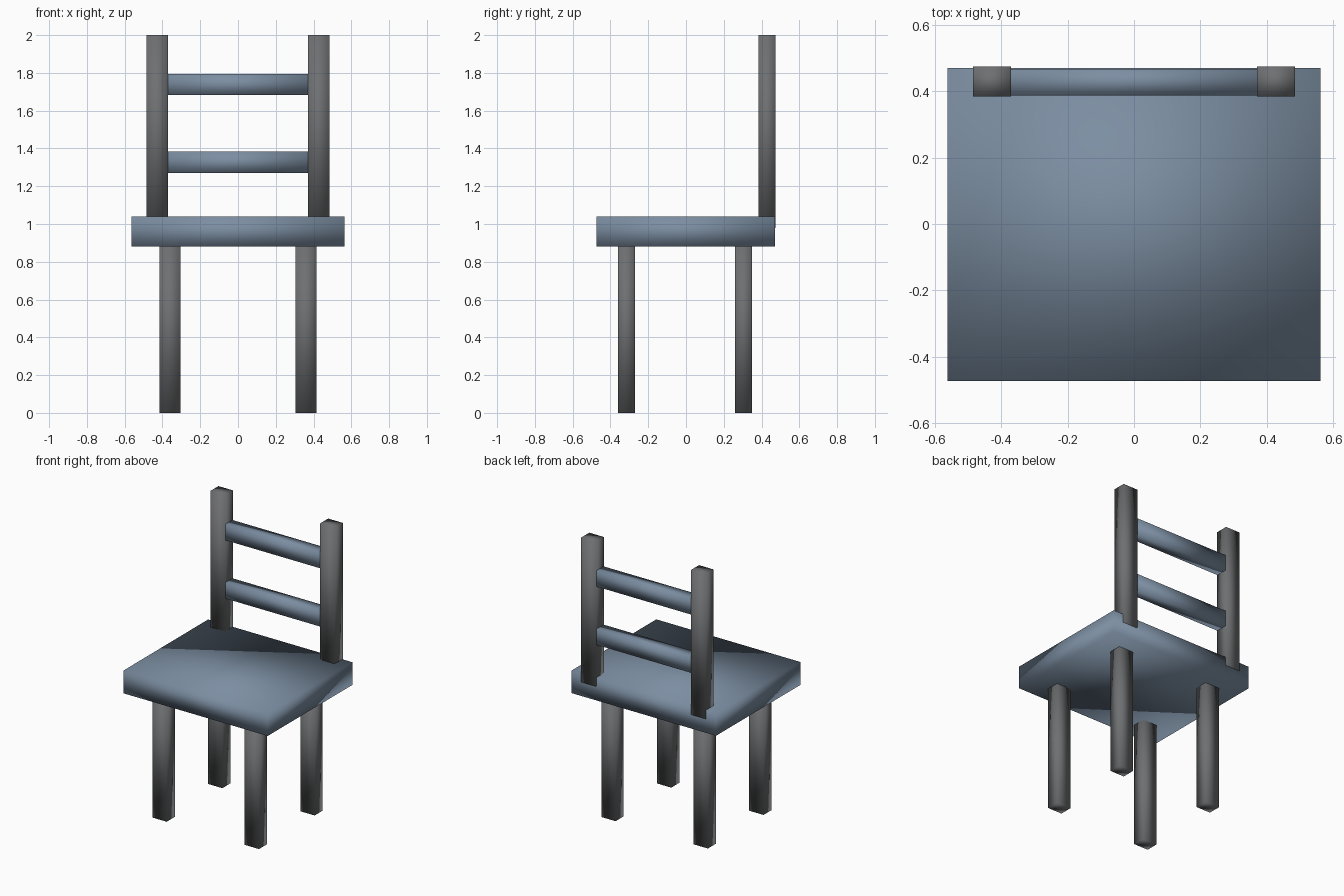
import bpy
import bmesh
from mathutils import Matrix, Vector

cube = bpy.data.objects.get("Cube")
if cube:
    bpy.data.objects.remove(cube, do_unlink=True)


def make_material(name, rgb):
    mat = bpy.data.materials.new(name)
    mat.use_nodes = True
    color = (*rgb, 1.0)
    mat.diffuse_color = color
    mat.node_tree.nodes["Principled BSDF"].inputs["Base Color"].default_value = color
    return mat


def make_box(name, low, high, mat):
    """Smooth-shaded box spanning two opposite corners."""
    low, high = Vector(low), Vector(high)
    bm = bmesh.new()
    bmesh.ops.create_cube(bm, size=1)
    bmesh.ops.transform(
        bm, verts=bm.verts,
        matrix=Matrix.Translation((low + high) / 2) @ Matrix.Diagonal((*(high - low), 1)))
    for face in bm.faces:
        face.smooth = True
    mesh = bpy.data.meshes.new(name)
    bm.to_mesh(mesh)
    bm.free()
    mesh.materials.append(mat)
    obj = bpy.data.objects.new(name, mesh)
    bpy.context.collection.objects.link(obj)
    return obj


blue = make_material("slate blue", (0.20, 0.27, 0.36))
grey = make_material("dark grey", (0.155, 0.16, 0.165))

# Seat slab
make_box("seat", (-0.563, -0.473, 0.88), (0.563, 0.47, 1.04), blue)

# Legs and back posts, on both sides
for side, sign in (("left", 1), ("right", -1)):
    for end, y in (("front", -0.315), ("back", 0.305)):
        x = sign * 0.36
        make_box(f"{end}_{side}_leg", (x - 0.056, y - 0.045, 0),
                 (x + 0.056, y + 0.045, 0.9), grey)
    x = sign * 0.428
    make_box(f"{side}_back_post", (x - 0.057, 0.385, 0.98), (x + 0.057, 0.475, 2), grey)

# Crossbars between the posts
for name, z in (("lower_crossbar", 1.327), ("upper_crossbar", 1.738)):
    make_box(name, (-0.375, 0.388, z - 0.056), (0.375, 0.468, z + 0.056), blue)
